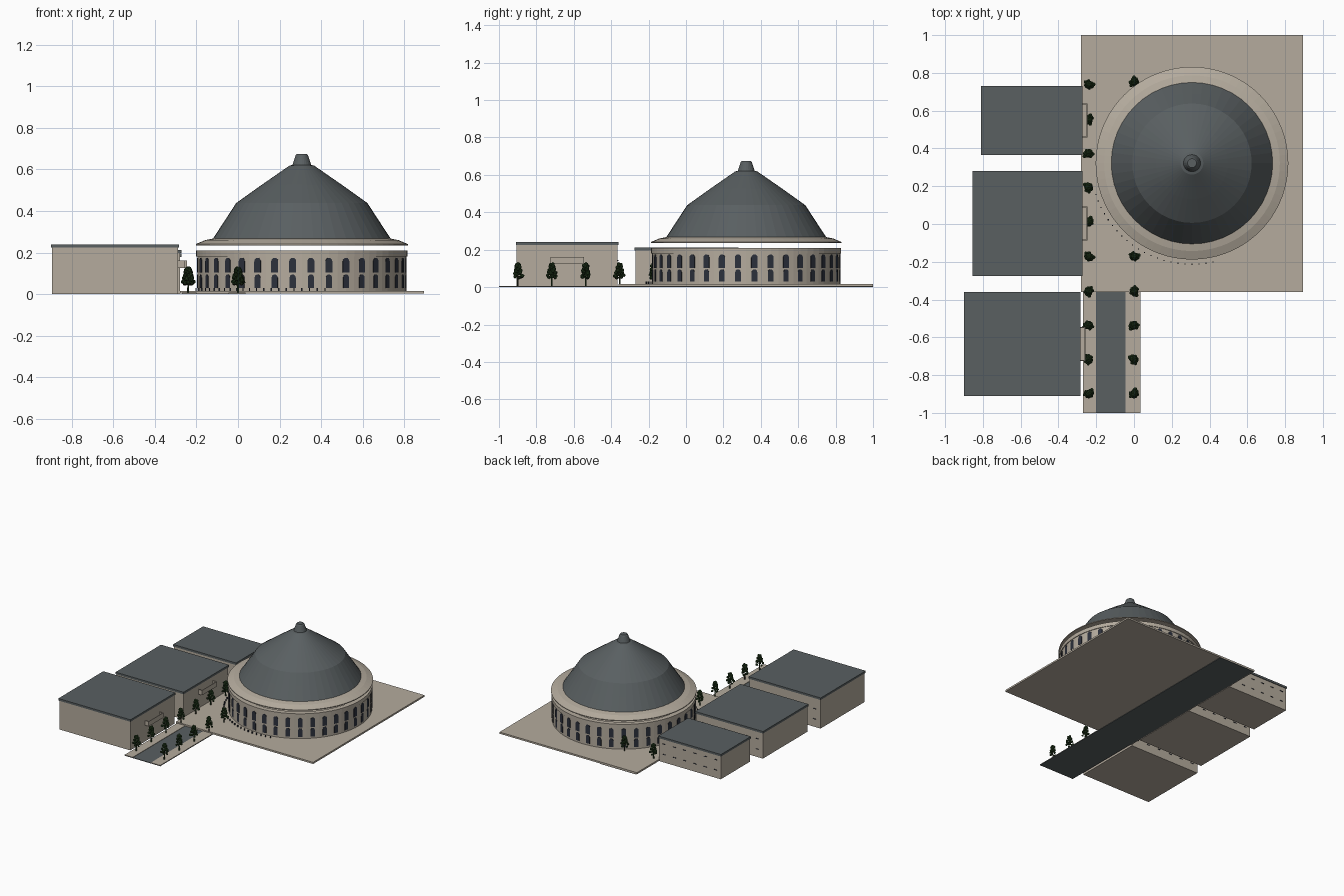
import bpy, bmesh, math, random
from mathutils import Matrix, Vector

random.seed(4)
if "Cube" in bpy.data.objects:
    bpy.data.objects.remove(bpy.data.objects["Cube"])


def material(name, rgb):
    m = bpy.data.materials.new(name)
    m.use_nodes = True
    m.diffuse_color = (*rgb, 1)
    m.node_tree.nodes["Principled BSDF"].inputs["Base Color"].default_value = (*rgb, 1)
    return m


STONE = material("warm stone", (0.46, 0.41, 0.34))
SLATE = material("slate grey", (0.10, 0.115, 0.12))
GLASS = material("dark glass", (0.025, 0.03, 0.045))
LEAF = material("leaf green", (0.02, 0.05, 0.015))
BARK = material("dark bark", (0.04, 0.03, 0.02))


def finish(name, bm, *mats):
    bmesh.ops.recalc_face_normals(bm, faces=bm.faces)
    mesh = bpy.data.meshes.new(name)
    bm.to_mesh(mesh)
    bm.free()
    for m in mats:
        mesh.materials.append(m)
    ob = bpy.data.objects.new(name, mesh)
    bpy.context.collection.objects.link(ob)
    return ob


def add_box(bm, x, y, z):
    """Add a box given its (low, high) range on each axis."""
    centre = Vector([sum(r) / 2 for r in (x, y, z)])
    size = [r[1] - r[0] for r in (x, y, z)]
    bmesh.ops.create_cube(bm, size=1, matrix=Matrix.Translation(centre) @ Matrix.Diagonal((*size, 1)))


def box(name, mat, x, y, z):
    bm = bmesh.new()
    add_box(bm, x, y, z)
    return finish(name, bm, mat)


HALL = Vector((0.307, 0.322, 0))


def lathe(name, mat, profile, steps, closed=True):
    """Revolve a (radius, height) profile about the hall's axis."""
    bm = bmesh.new()
    verts = [bm.verts.new((r, 0, z)) for r, z in profile]
    pairs = list(zip(verts, verts[1:] + verts[:1])) if closed else list(zip(verts, verts[1:]))
    edges = [bm.edges.new(p) for p in pairs]
    bmesh.ops.spin(bm, geom=verts + edges, axis=(0, 0, 1), cent=(0, 0, 0),
                   angle=math.tau, steps=steps)
    bmesh.ops.remove_doubles(bm, verts=bm.verts, dist=0.0001)
    ob = finish(name, bm, mat)
    ob.location = HALL
    return ob


# Ground: plaza, road running beneath it, pavements
box("plaza", STONE, (-0.28, 0.895), (-0.36, 1), (0.003, 0.016))
box("road", SLATE, (-0.27, 0.035), (-1, 1), (0, 0.004))
box("left_pavement", STONE, (-0.045, 0.035), (-1, -0.36), (0.003, 0.007))
box("right_pavement", STONE, (-0.27, -0.2), (-1, -0.36), (0.003, 0.007))

# Round hall: wall, upper band, floating cornice, dome and lantern
lathe("hall_wall", STONE, [(0.503, 0.015), (0.503, 0.18), (0.47, 0.18), (0.47, 0.015)], 72)
lathe("hall_upper_band", STONE, [(0.508, 0.18), (0.508, 0.21), (0.47, 0.21), (0.47, 0.18)], 72)
lathe("cornice", STONE, [(0.51, 0.235), (0.51, 0.241), (0.465, 0.26), (0.425, 0.268), (0.425, 0.235)], 72)
lathe("dome", SLATE, [(0.431, 0.262), (0.37, 0.355), (0.316, 0.438), (0.19, 0.528),
                      (0.06, 0.618), (0.045, 0.622)], 48, closed=False)
lathe("lantern", SLATE, [(0, 0.62), (0.046, 0.62), (0.03, 0.668), (0.024, 0.675), (0, 0.675)], 24, closed=False)


# Two tiers of arched windows around the hall
def add_arch(bm, angle, low, high, half):
    spring = high - half
    outline = [(-half, low), (half, low)]
    outline += [(half * math.cos(a), spring + half * math.sin(a))
                for a in (math.pi * i / 6 for i in range(7))]
    turn = Matrix.Rotation(angle, 3, "Z")
    face = bm.faces.new([bm.verts.new(turn @ Vector((0.499, u, z))) for u, z in outline])
    out = bmesh.ops.extrude_face_region(bm, geom=[face])["geom"]
    moved = [v for v in out if isinstance(v, bmesh.types.BMVert)]
    bmesh.ops.translate(bm, verts=moved, vec=turn @ Vector((0.006, 0, 0)))


bm = bmesh.new()
WINDOWS = 36
for i in range(WINDOWS):
    angle = math.tau * (i + 0.5) / WINDOWS
    add_arch(bm, angle, 0.03, 0.095, 0.015)
    add_arch(bm, angle, 0.103, 0.175, 0.017)
finish("hall_windows", bm, GLASS).location = HALL

# Row of short posts on the street side of the hall
bm = bmesh.new()
for degrees in range(198, 286, 4):
    a = math.radians(degrees)
    px, py = HALL.x + 0.535 * math.cos(a), HALL.y + 0.535 * math.sin(a)
    add_box(bm, (px - 0.003, px + 0.003), (py - 0.003, py + 0.003), (0.015, 0.03))
finish("street_posts", bm, GLASS)

# Three blocks with flat roofs, balconies and small window ledges
blocks = {
    "front": ((-0.895, -0.288), (-0.905, -0.365), 0.24),
    "middle": ((-0.85, -0.278), (-0.27, 0.275), 0.213),
    "back": ((-0.805, -0.278), (0.37, 0.725), 0.195),
}
for name, (x, y, top) in blocks.items():
    box(name + "_block_wall", STONE, x, y, (0, top - 0.016))
    box(name + "_block_roof", SLATE, (x[0] - 0.005, x[1] + 0.005), (y[0] - 0.005, y[1] + 0.005),
        (top - 0.016, top))

    bm = bmesh.new()
    mid, face = sum(y) / 2, x[1]
    add_box(bm, (face, face + 0.032), (mid - 0.09, mid + 0.09), (0.125, 0.133))
    add_box(bm, (face + 0.027, face + 0.032), (mid - 0.09, mid + 0.09), (0.133, 0.162))
    for s in (-1, 1):
        edge = mid + s * 0.0875
        add_box(bm, (face, face + 0.027), (edge - 0.0025, edge + 0.0025), (0.133, 0.162))
    finish(name + "_block_balcony", bm, STONE)

    bm = bmesh.new()
    for z in (0.06, 0.14):
        for i in range(6):
            cx = x[0] + (x[1] - x[0]) * (i + 0.5) / 6
            add_box(bm, (cx - 0.012, cx + 0.012), (y[1], y[1] + 0.004), (z, z + 0.004))
    finish(name + "_block_ledges", bm, GLASS)


# Street trees: one shared mesh, turned at each spot
def tree_mesh():
    bm = bmesh.new()
    bmesh.ops.create_cone(bm, cap_ends=True, segments=6, radius1=0.005, radius2=0.003, depth=0.07,
                          matrix=Matrix.Translation((0, 0, 0.035)))
    trunk_faces = len(bm.faces)
    for i in range(22):
        t = i / 21
        reach = 0.031 * (1 - 0.75 * t) * random.uniform(0.5, 1)
        a = i * 2.4
        spot = Matrix.Translation((reach * math.cos(a), reach * math.sin(a), 0.045 + 0.075 * t))
        bmesh.ops.create_icosphere(bm, subdivisions=1, radius=random.uniform(0.008, 0.012), matrix=spot)
    bm.faces.ensure_lookup_table()
    for f in bm.faces[trunk_faces:]:
        f.material_index = 1
    return finish("street_tree", bm, BARK, LEAF)


left_row = [-0.9 + 0.182 * i for i in range(10)]
right_row = left_row[:5] + [0.75]
spots = [(-0.24, y) for y in left_row] + [(0, y) for y in right_row]
first = tree_mesh()
for i, (x, y) in enumerate(spots):
    tree = first if i == 0 else first.copy()
    if i:
        bpy.context.collection.objects.link(tree)
    tree.location = (x, y, 0.004)
    tree.rotation_euler.z = i * 1.3
